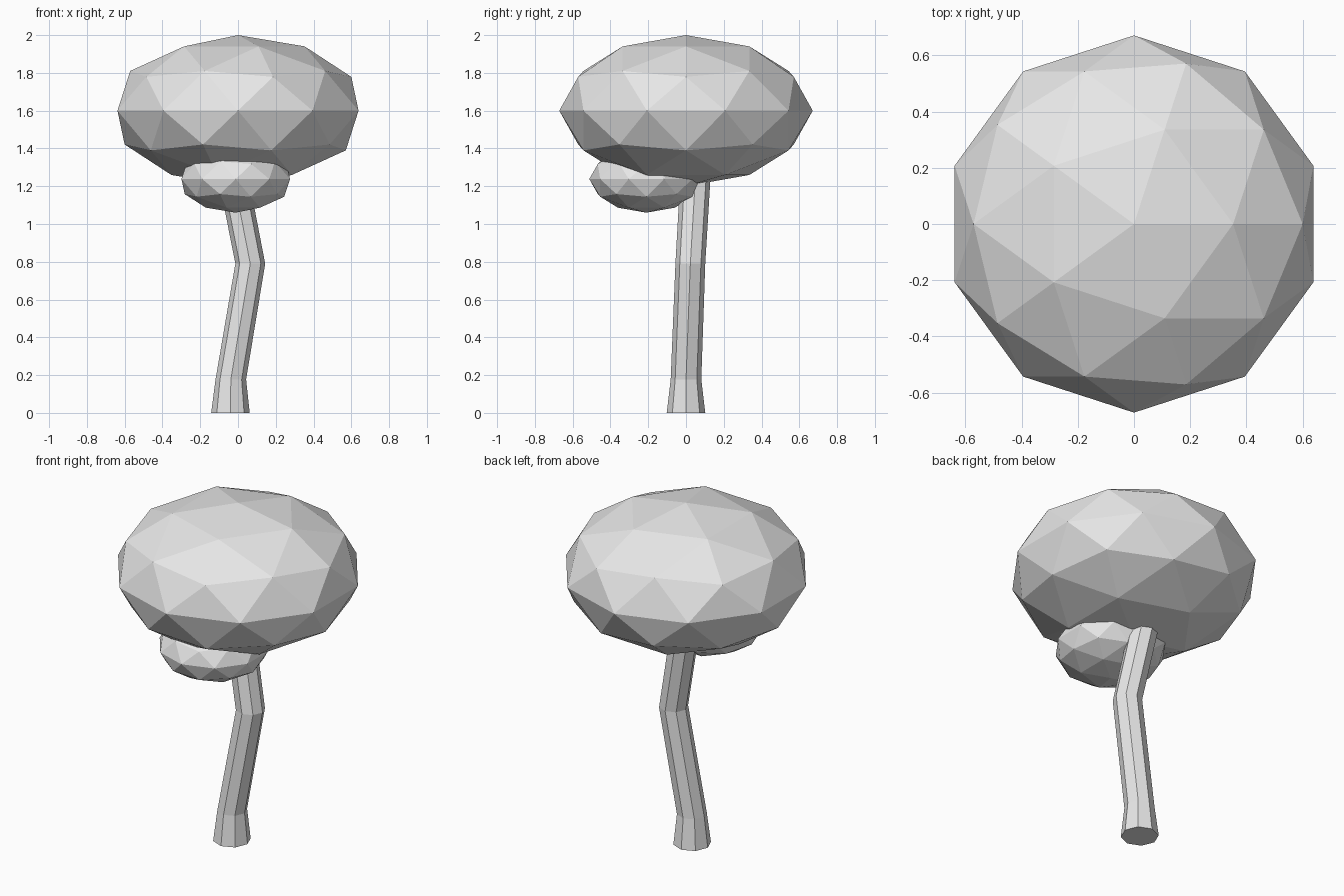
import bpy
import bmesh
from math import cos, sin, pi
from mathutils import Vector

# Remove the default cube
cube = bpy.data.objects.get("Cube")
if cube:
    bpy.data.objects.remove(cube, do_unlink=True)

# Single flat colour
grey = bpy.data.materials.new("light_grey")
grey.use_nodes = True
colour = (0.8, 0.8, 0.8, 1.0)
grey.diffuse_color = colour
grey.node_tree.nodes["Principled BSDF"].inputs["Base Color"].default_value = colour


def finish(name, bm):
    """Turn a bmesh into a flat-shaded object."""
    bmesh.ops.recalc_face_normals(bm, faces=bm.faces)
    mesh = bpy.data.meshes.new(name)
    bm.to_mesh(mesh)
    bm.free()
    mesh.materials.append(grey)
    obj = bpy.data.objects.new(name, mesh)
    bpy.context.collection.objects.link(obj)
    return obj


def foliage(name, centre, radius, height):
    """Low-poly flattened ball of leaves."""
    bm = bmesh.new()
    bmesh.ops.create_icosphere(bm, subdivisions=2, radius=1)
    bmesh.ops.scale(bm, vec=(radius, radius, height), verts=bm.verts)
    bmesh.ops.translate(bm, vec=centre, verts=bm.verts)
    return finish(name, bm)


def bent_trunk(name, stations, sides=8):
    """Loft level rings through (x, y, z, radius) stations and cap the ends."""
    bm = bmesh.new()
    rings = []
    for x, y, z, r in stations:
        angles = [2 * pi * i / sides for i in range(sides)]
        rings.append([bm.verts.new(Vector((x + r * cos(a), y + r * sin(a), z)))
                      for a in angles])
    for low, high in zip(rings, rings[1:]):
        for i in range(sides):
            j = (i + 1) % sides
            bm.faces.new((low[i], low[j], high[j], high[i]))
    bm.faces.new(rings[0][::-1])
    bm.faces.new(rings[-1])
    return finish(name, bm)


# Crooked trunk, its top hidden inside the canopy
bent_trunk("trunk", [
    (-0.04, 0.0, 0.0, 0.102),
    (-0.038, 0.0, 0.177, 0.081),
    (0.065, 0.023, 0.79, 0.079),
    (-0.025, 0.05, 1.25, 0.08),
])

# Large canopy and the small clump under its front
foliage("canopy", (0, 0, 1.6), 0.671, 0.4)
foliage("lower_foliage", (-0.012, -0.21, 1.238), 0.302, 0.178)
